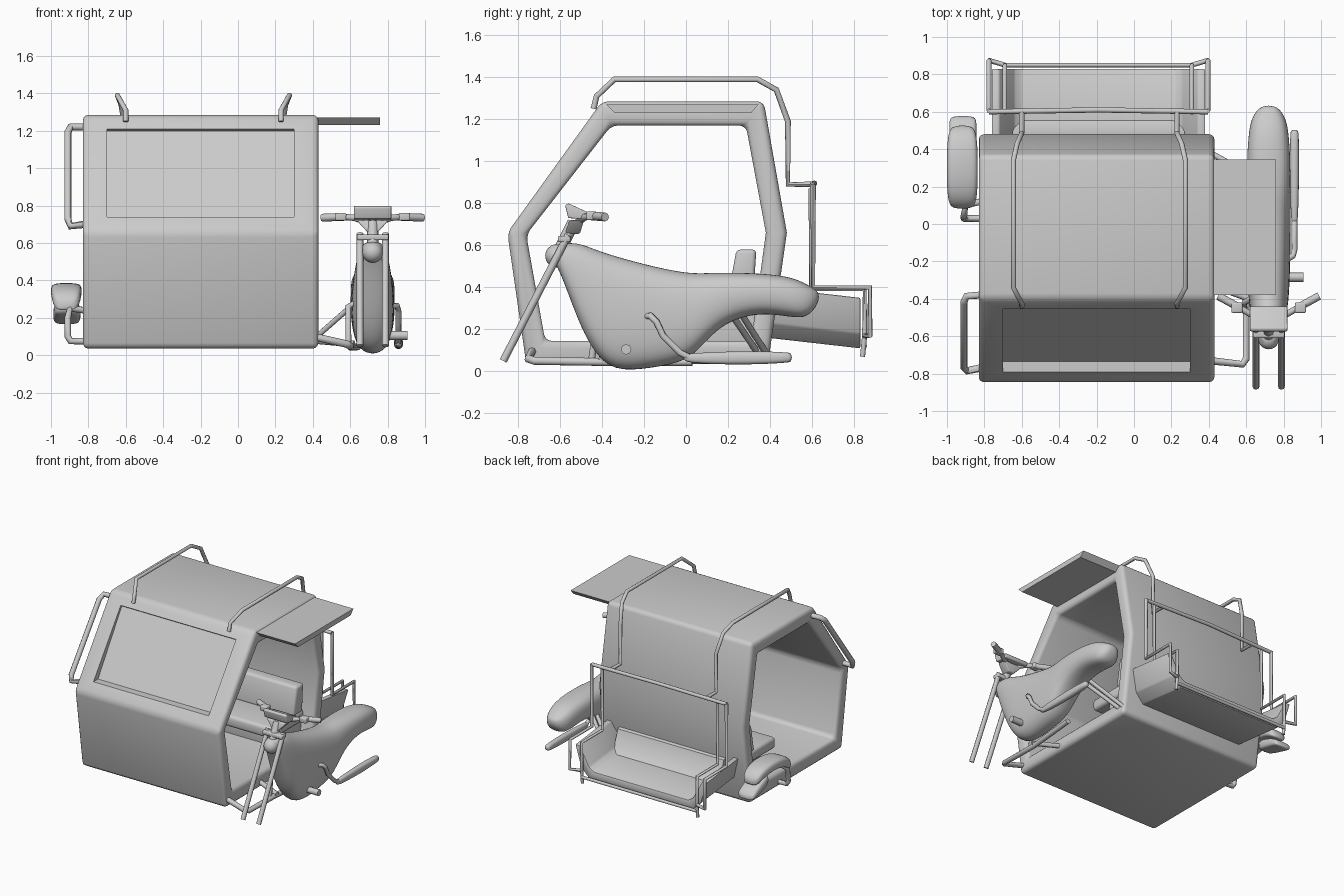
import bpy, bmesh, math
from mathutils import Vector

BX = 0.72      # motorcycle centre line
RX = -0.19     # rear rack centre line


def finish(ob, bevel=0.0, segs=3, subsurf=0, cutter=None, angle=35):
    if bevel:
        m = ob.modifiers.new("bevel", 'BEVEL')
        m.width, m.segments, m.limit_method = bevel, segs, 'ANGLE'
        m.angle_limit = math.radians(20)
    if subsurf:
        m = ob.modifiers.new("subsurf", 'SUBSURF')
        m.levels = m.render_levels = subsurf
    if cutter:
        m = ob.modifiers.new("cut", 'BOOLEAN')
        m.object, m.operation, m.solver = cutter, 'DIFFERENCE', 'EXACT'
    bpy.ops.object.select_all(action='DESELECT')
    ob.select_set(True)
    bpy.context.view_layer.objects.active = ob
    bpy.ops.object.convert(target='MESH')
    bpy.ops.object.shade_smooth_by_angle(angle=math.radians(angle))
    return bpy.context.object


def loft(name, rings, closed=False, **kw):
    """Bridge equal rings of points; cap the ends unless closed."""
    bm = bmesh.new()
    vs = [[bm.verts.new(p) for p in r] for r in rings]
    n, k = len(rings[0]), len(rings)
    for i in range(k if closed else k - 1):
        a, b = vs[i], vs[(i + 1) % k]
        for j in range(n):
            bm.faces.new((a[j], a[(j + 1) % n], b[(j + 1) % n], b[j]))
    if not closed:
        bm.faces.new(vs[0])
        bm.faces.new(vs[-1])
    bmesh.ops.recalc_face_normals(bm, faces=bm.faces)
    me = bpy.data.meshes.new(name)
    bm.to_mesh(me)
    bm.free()
    ob = bpy.data.objects.new(name, me)
    bpy.context.collection.objects.link(ob)
    return finish(ob, **kw)


def prism(name, yz, x0, x1, **kw):
    return loft(name, [[(x, y, z) for y, z in yz] for x in (x0, x1)], **kw)


def box(name, lo, hi, bevel=0.0):
    yz = [(lo[1], lo[2]), (hi[1], lo[2]), (hi[1], hi[2]), (lo[1], hi[2])]
    return prism(name, yz, lo[0], hi[0], bevel=bevel)


def hull(name, cx, stations, power=0.75, n=12, subsurf=2):
    """Rounded body from (y, z low, z high, half width) stations."""
    def se(v):
        return math.copysign(abs(v) ** power, v)
    rings = []
    for y, lo, hi, hw in stations:
        ts = [2 * math.pi * i / n for i in range(n)]
        rings.append([(cx + hw * se(math.cos(t)), y,
                       (lo + hi) / 2 + (hi - lo) / 2 * se(math.sin(t))) for t in ts])
    return loft(name, rings, subsurf=subsurf, angle=60)


def tube(name, pts, r, radii=None):
    cu = bpy.data.curves.new(name, 'CURVE')
    cu.dimensions = '3D'
    cu.bevel_depth, cu.bevel_resolution, cu.use_fill_caps = r, 2, True
    sp = cu.splines.new('POLY')
    sp.points.add(len(pts) - 1)
    for i, p in enumerate(pts):
        sp.points[i].co = (*p, 1)
        if radii:
            sp.points[i].radius = radii[i]
    ob = bpy.data.objects.new(name, cu)
    bpy.context.collection.objects.link(ob)
    return finish(ob, angle=50)


# cabin shell, open at both sides, with a recessed windscreen
outer = [(-0.76, 0.035), (-0.85, 0.66), (-0.40, 1.285), (0.37, 1.285), (0.48, 0.66), (0.39, 0.035)]
inner = [(-0.67, 0.145), (-0.76, 0.65), (-0.355, 1.17), (0.285, 1.17), (0.38, 0.66), (0.31, 0.145)]
screen = prism("windscreen_cutter",
               [(-0.735, 0.74), (-0.44, 1.2), (-0.7, 1.4), (-1.0, 0.74)], -0.70, 0.30)
screen.hide_render = True
screen.hide_set(False)
L, R = -0.83, 0.43
loft("cabin_shell", [[(x, y, z) for y, z in p] for p, x in
                     ((outer, L), (outer, R), (inner, R), (inner, L))],
     closed=True, bevel=0.03, cutter=screen)
bpy.data.objects.remove(screen)

# passenger seat inside the cabin
box("seat_base", (-0.72, 0.10, 0.13), (0.32, 0.33, 0.30), 0.01)
box("seat_cushion", (-0.74, -0.06, 0.28), (0.34, 0.34, 0.37), 0.025)
prism("seat_back", [(0.20, 0.36), (0.32, 0.36), (0.335, 0.58), (0.24, 0.58)], -0.74, 0.34, bevel=0.02)

# side awning
prism("awning", [(-0.34, 1.23), (0.31, 1.23), (0.345, 1.27), (-0.38, 1.27)], 0.40, 0.76)

# roof bars, rear rack and seat side rails
for s, tag in ((-1, "left"), (1, "right")):
    a, b = RX + 0.005 + s * 0.415, RX + 0.005 + s * 0.46
    tube(f"roof_bar_{tag}", [(a, -0.44, 1.25), (a, -0.425, 1.31), (b, -0.34, 1.39), (b, 0.34, 1.39),
                             (b - s * 0.02, 0.43, 1.34), (a, 0.485, 1.19), (a, 0.485, 0.89),
                             (a, 0.60, 0.89)], 0.014)
    o, i = RX + s * 0.585, RX + s * 0.50
    tube(f"rack_outer_rail_{tag}", [(o, 0.605, 0.89), (o, 0.605, 0.40), (o, 0.875, 0.40),
                                    (o, 0.875, 0.17), (i, 0.85, 0.17)], 0.013)
    tube(f"rack_inner_rail_{tag}", [(i, 0.595, 0.87), (i, 0.595, 0.39), (i, 0.85, 0.39),
                                    (i, 0.85, 0.17), (i, 0.84, 0.07)], 0.012)
tube("rack_top_bar", [(RX - 0.585, 0.60, 0.885), (RX, 0.61, 0.895), (RX + 0.585, 0.60, 0.885)], 0.014)
tube("rack_lower_bar", [(RX - 0.50, 0.85, 0.12), (RX + 0.50, 0.85, 0.12)], 0.012)

# rear bench with flared sides
bench = [(-0.56, 0.40), (-0.51, 0.23), (-0.44, 0.16), (0.44, 0.16), (0.51, 0.23), (0.56, 0.40),
         (0.52, 0.40), (0.44, 0.25), (0.40, 0.225), (-0.40, 0.225), (-0.44, 0.25), (-0.52, 0.40)]
loft("rear_bench", [[(RX + x * 1.02, y, z - d) for x, z in bench]
                    for y, d in ((0.39, 0.0), (0.83, 0.05))], bevel=0.008, segs=2)
prism("rear_bench_fillet", [(0.40, 0.20), (0.56, 0.20), (0.50, 0.25), (0.46, 0.36), (0.40, 0.38)],
      RX - 0.46, RX + 0.46)

# left grab handle beside the windscreen
tube("grab_handle", [(-0.82, -0.77, 0.70), (-0.895, -0.785, 0.69), (-0.91, -0.765, 0.73),
                     (-0.91, -0.42, 1.19), (-0.895, -0.385, 1.22), (-0.82, -0.38, 1.22)], 0.02)

# left wheel fender, rear flap and carrier bracket
hull("left_fender", -0.918, [(0.08, 0.23, 0.29, 0.055), (0.12, 0.25, 0.35, 0.078), (0.22, 0.30, 0.385, 0.085),
                             (0.36, 0.31, 0.39, 0.085), (0.47, 0.28, 0.37, 0.08), (0.53, 0.25, 0.31, 0.06)], 0.55)
hull("left_fender_flap", -0.915, [(0.34, 0.22, 0.30, 0.06), (0.42, 0.20, 0.29, 0.075),
                                  (0.54, 0.17, 0.24, 0.075), (0.58, 0.16, 0.20, 0.07)], 0.55)
tube("left_carrier", [(-0.82, 0.03, 0.075), (-0.895, 0.03, 0.075), (-0.91, 0.03, 0.10),
                      (-0.91, 0.04, 0.20), (-0.90, 0.10, 0.25), (-0.82, 0.12, 0.24)], 0.018)

# motorcycle body
hull("motorcycle_body", BX, [
    (-0.65, 0.56, 0.60, 0.03), (-0.60, 0.48, 0.61, 0.07), (-0.52, 0.25, 0.62, 0.09),
    (-0.45, 0.10, 0.595, 0.105), (-0.35, -0.015, 0.56, 0.115), (-0.15, 0.01, 0.505, 0.12),
    (0.0, 0.04, 0.475, 0.122), (0.08, 0.12, 0.472, 0.122), (0.18, 0.23, 0.475, 0.12),
    (0.35, 0.28, 0.47, 0.12), (0.50, 0.255, 0.455, 0.11), (0.58, 0.25, 0.415, 0.09),
    (0.635, 0.33, 0.38, 0.04)])

# front fork, clamp and stem
for s, tag in ((-1, "left"), (1, "right")):
    x = BX + s * 0.068
    tube(f"fork_leg_{tag}", [(x, -0.87, 0.05), (x, -0.56, 0.65)], 0.018)
    tube(f"handlebar_{tag}", [(BX, -0.53, 0.70), (BX + s * 0.10, -0.48, 0.735), (BX + s * 0.17, -0.44, 0.74)], 0.017)
    tube(f"handle_grip_{tag}", [(BX + s * 0.15, -0.45, 0.74), (BX + s * 0.27, -0.385, 0.735)], 0.021)
    box(f"lever_mount_{tag}", (BX + s * 0.17 - 0.03, -0.475, 0.72), (BX + s * 0.17 + 0.03, -0.42, 0.76), 0.008)
box("fork_clamp", (BX - 0.085, -0.61, 0.615), (BX + 0.085, -0.55, 0.645), 0.008)
tube("steering_stem", [(BX, -0.60, 0.58), (BX, -0.535, 0.71)], 0.03)
loft("handlebar_cowl", [[(BX + sx * w, y + sy * 0.035, z) for sx, sy in ((-1, -1), (1, -1), (1, 1), (-1, 1))]
                        for w, y, z in ((0.025, -0.54, 0.655), (0.085, -0.52, 0.72))], bevel=0.008)
prism("instrument_panel", [(-0.575, 0.79), (-0.56, 0.73), (-0.45, 0.72), (-0.44, 0.745), (-0.56, 0.80)],
      BX - 0.10, BX + 0.10, bevel=0.006)

# headlamp
bpy.ops.mesh.primitive_uv_sphere_add(segments=20, ring_count=12, radius=0.055, location=(BX, -0.615, 0.55))
bpy.context.object.name = "headlamp"
finish(bpy.context.object)

# exhaust and foot peg
tube("exhaust_pipe", [(0.80, -0.20, 0.26), (0.85, -0.17, 0.265), (0.858, -0.14, 0.235), (0.858, -0.11, 0.17),
                      (0.858, -0.03, 0.09), (0.858, 0.02, 0.065)], 0.016)
hull("muffler", 0.858, [(-0.02, 0.045, 0.085, 0.015), (0.08, 0.035, 0.09, 0.022), (0.30, 0.03, 0.10, 0.026),
                        (0.48, 0.04, 0.092, 0.024), (0.505, 0.045, 0.088, 0.02)], subsurf=1)
tube("foot_peg", [(0.78, -0.285, 0.105), (0.905, -0.285, 0.105)], 0.025)

# frame joining the motorcycle to the cabin
tube("coupling_frame", [(0.40, -0.73, 0.10), (0.58, -0.75, 0.06), (0.60, -0.72, 0.05), (0.60, -0.40, 0.045),
                        (0.64, 0.03, 0.045)], 0.02)
tube("coupling_front_strut", [(0.59, -0.45, 0.05), (0.59, -0.42, 0.26), (0.66, -0.38, 0.30)], 0.016)
tube("coupling_cross_bar", [(0.40, -0.32, 0.08), (0.62, -0.40, 0.06)], 0.018)
for k in (0, 1):
    tube(f"coupling_rear_strut_{k + 1}", [(0.66, 0.19 + 0.05 * k, 0.31), (0.41, 0.34 + 0.04 * k, 0.09)], 0.015)
